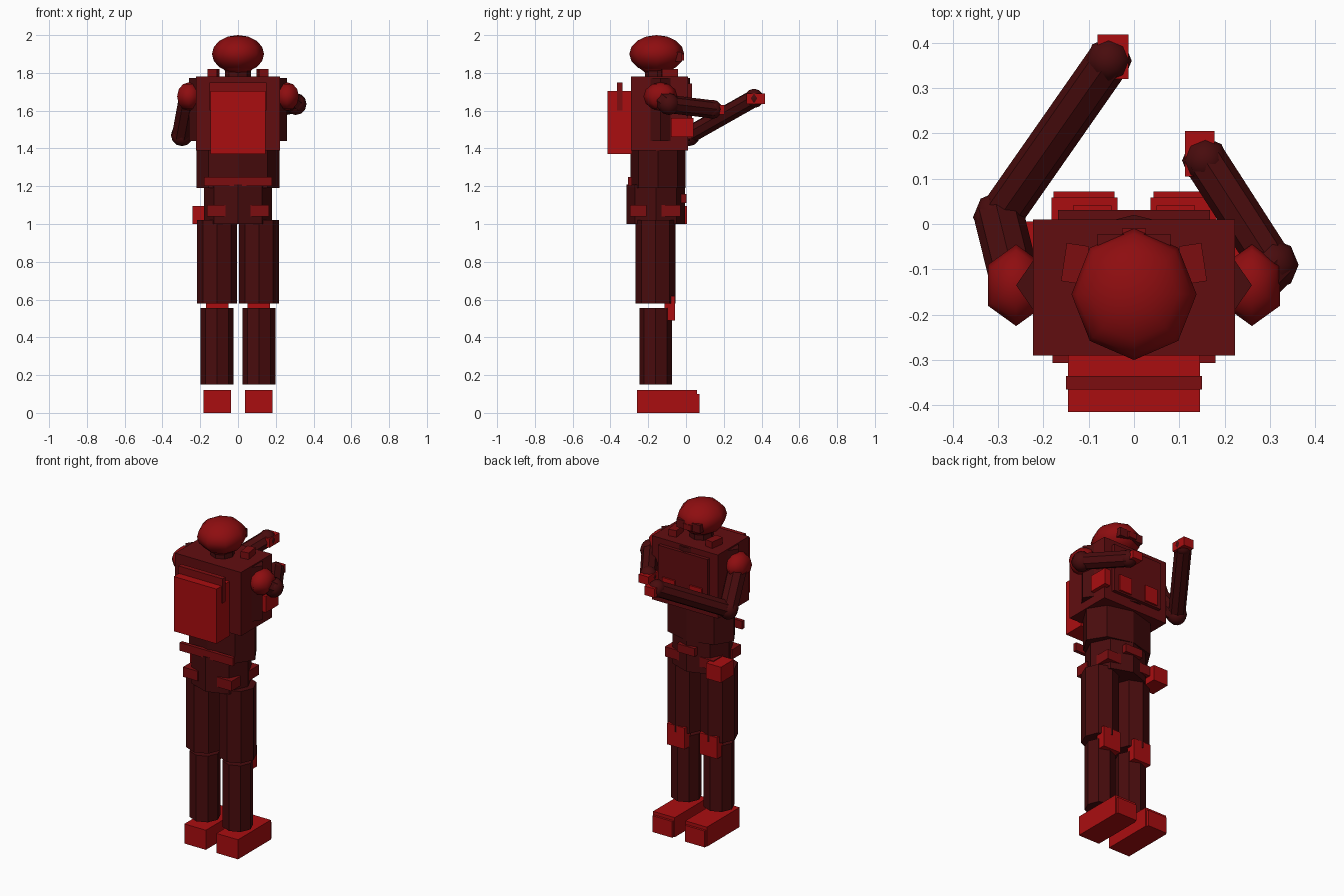
import bpy, math
from mathutils import Vector

if "Cube" in bpy.data.objects:
    bpy.data.objects.remove(bpy.data.objects["Cube"])


def material(name, r, g, b):
    m = bpy.data.materials.new(name)
    m.diffuse_color = (r, g, b, 1)
    m.use_nodes = True
    m.node_tree.nodes["Principled BSDF"].inputs["Base Color"].default_value = m.diffuse_color
    return m


BRIGHT = material("bright red", 0.40, 0.004, 0.005)
HELMET = material("helmet red", 0.27, 0.004, 0.005)
MID = material("strap red", 0.20, 0.004, 0.005)
VEST = material("vest red", 0.12, 0.004, 0.005)
DARK = material("dark maroon", 0.065, 0.0035, 0.004)


def finish(name, mat, smooth=False):
    ob = bpy.context.object
    ob.name = name
    ob.data.materials.append(mat)
    if smooth:
        bpy.ops.object.shade_smooth_by_angle(angle=math.radians(60))
    return ob


def box(name, mat, x, y, z, turn=0):
    """Box from its x, y and z ranges."""
    c = [(a + b) / 2 for a, b in (x, y, z)]
    bpy.ops.mesh.primitive_cube_add(size=1, location=c, rotation=(0, 0, turn))
    bpy.context.object.scale = [b - a for a, b in (x, y, z)]
    return finish(name, mat)


def prism(name, mat, x, y, z, rx, ry):
    """Upright eight-sided column with corners on the axes."""
    bpy.ops.mesh.primitive_cylinder_add(vertices=8, radius=1, depth=1,
                                        location=(x, y, sum(z) / 2))
    bpy.context.object.scale = (rx, ry, z[1] - z[0])
    return finish(name, mat)


def limb(name, mat, a, b, r):
    """Eight-sided tube between two points."""
    a, b = Vector(a), Vector(b)
    bpy.ops.mesh.primitive_cylinder_add(vertices=8, radius=r, depth=(b - a).length,
                                        location=(a + b) / 2)
    bpy.context.object.rotation_euler = (b - a).to_track_quat('Z', 'Y').to_euler()
    return finish(name, mat)


def ball(name, mat, c, r, seg=8, rings=6):
    bpy.ops.mesh.primitive_uv_sphere_add(segments=seg, ring_count=rings, radius=1, location=c)
    bpy.context.object.scale = r
    return finish(name, mat, True)


def span(s, a, b):
    return tuple(sorted((s * a, s * b)))


# Legs, boots, pouches and straps on both sides
for s, side in ((-1, "left"), (1, "right")):
    box(side + "_boot", BRIGHT, span(s, 0.036, 0.182), (-0.26, 0.058), (0, 0.12))
    box(side + "_toe_cap", BRIGHT, span(s, 0.043, 0.177), (0.0, 0.072), (0, 0.1))
    prism(side + "_shin", DARK, s * 0.111, -0.161, (0.15, 0.555), 0.087, 0.086)
    prism(side + "_thigh", DARK, s * 0.111, -0.161, (0.58, 1.02), 0.106, 0.106)
    box(side + "_knee_pad", BRIGHT, span(s, 0.05, 0.17), (-0.115, -0.058), (0.49, 0.62))
    box(side + "_rear_pouch", MID, span(s, 0.065, 0.165), (-0.297, -0.21), (1.04, 1.10))
    box(side + "_front_pouch", MID, span(s, 0.065, 0.165), (-0.135, -0.03), (1.04, 1.10))
    box(side + "_chest_pouch", BRIGHT, span(s, 0.05, 0.135), (0.02, 0.041), (1.46, 1.56))
    box(side + "_shoulder_strap", MID, span(s, 0.105, 0.155), (-0.13, -0.045),
        (1.77, 1.82), s * 0.15)
    ball(side + "_shoulder", HELMET, (s * 0.26, -0.135, 1.675), (0.072, 0.09, 0.075), 6, 6)

# Trunk
prism("hips", DARK, 0, -0.16, (1.0, 1.21), 0.18, 0.155)
prism("abdomen", DARK, 0, -0.149, (1.19, 1.40), 0.221, 0.146)
prism("chest", DARK, 0, -0.135, (1.44, 1.772), 0.26, 0.155)
box("vest", VEST, (-0.223, 0.223), (-0.29, 0.01), (1.39, 1.78))
box("chest_plate", VEST, (-0.168, 0.168), (0.0, 0.031), (1.45, 1.745))
box("rear_belt", MID, (-0.18, 0.18), (-0.307, -0.285), (1.20, 1.25))
box("belt_buckle", MID, (-0.06, 0.06), (-0.04, 0.003), (1.11, 1.16))
box("holster", BRIGHT, (-0.24, -0.14), (-0.12, 0.005), (1.0, 1.095))
box("side_radio", BRIGHT, (0.205, 0.245), (-0.08, 0.04), (1.46, 1.56))

# Backpack with its cross bar
box("backpack", BRIGHT, (-0.145, 0.145), (-0.415, -0.285), (1.37, 1.705))
box("backpack_bar", MID, (-0.15, 0.15), (-0.365, -0.335), (1.60, 1.75))

# Head
prism("neck", DARK, 0, -0.15, (1.75, 1.86), 0.068, 0.068)
ball("head", HELMET, (0, -0.155, 1.875), (0.105, 0.115, 0.088))
ball("helmet", HELMET, (0, -0.155, 1.9), (0.138, 0.145, 0.1), 8, 8)
box("goggles", VEST, (-0.08, 0.08), (-0.08, -0.022), (1.86, 1.91))
box("goggle_bridge", MID, (-0.027, 0.027), (-0.04, -0.01), (1.865, 1.9))

# Arms: shoulder, elbow, wrist
arms = (
    ("left", (-0.26, -0.135, 1.67), (-0.297, 0.015, 1.47), (-0.056, 0.36, 1.665),
     ((-0.08, -0.012), (0.32, 0.418), (1.635, 1.69))),
    ("right", (0.26, -0.135, 1.67), (0.305, -0.09, 1.635), (0.157, 0.14, 1.607),
     ((0.112, 0.178), (0.105, 0.205), (1.58, 1.63))),
)
for side, shoulder, elbow, wrist, hand in arms:
    limb(side + "_upper_arm", DARK, shoulder, elbow, 0.055)
    limb(side + "_forearm", DARK, elbow, wrist, 0.048)
    ball(side + "_elbow", DARK, elbow, (0.058,) * 3)
    ball(side + "_wrist", DARK, wrist, (0.051,) * 3)
    box(side + "_hand", BRIGHT, *hand)
